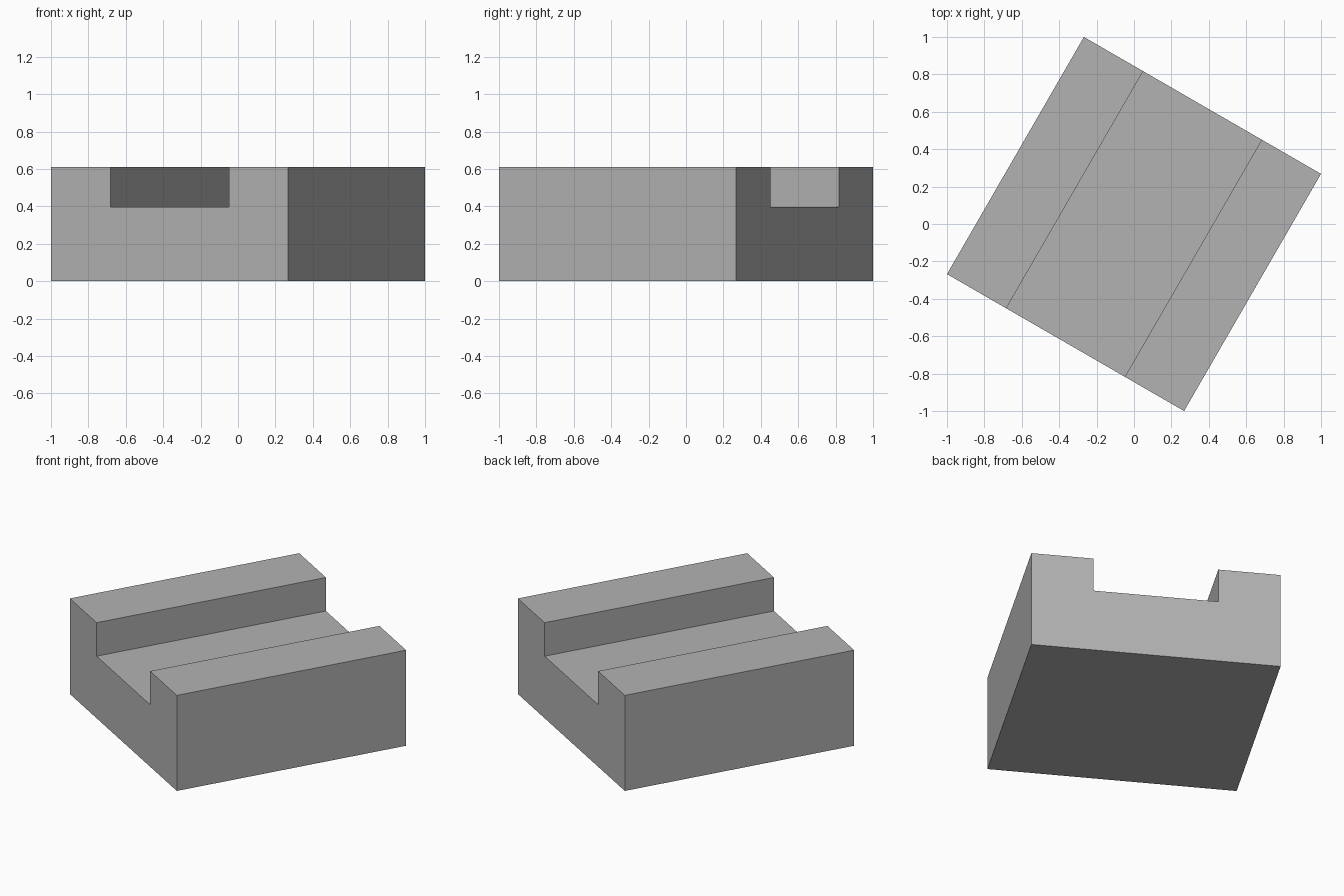
import bpy
import bmesh
import math
from mathutils import Matrix

cube = bpy.data.objects.get("Cube")
if cube:
    bpy.data.objects.remove(cube, do_unlink=True)

# Block proportions
HALF = 0.732
HEIGHT = 0.61
GROOVE_HALF = HALF / 2
GROOVE_FLOOR = 0.396
TURN = math.radians(-30)

# Single grey material
grey = bpy.data.materials.new("mid grey")
grey.use_nodes = True
colour = (0.45, 0.45, 0.45, 1)
grey.diffuse_color = colour
grey.node_tree.nodes["Principled BSDF"].inputs["Base Color"].default_value = colour

# Channel cross-section: right half, mirrored for the left
right = [(HALF, 0), (HALF, HEIGHT), (GROOVE_HALF, HEIGHT), (GROOVE_HALF, GROOVE_FLOOR)]
profile = right + [(-x, z) for x, z in reversed(right)]

# Extrude the section along the groove and turn the block
bm = bmesh.new()
end = bm.faces.new([bm.verts.new((x, -HALF, z)) for x, z in profile])
extruded = bmesh.ops.extrude_face_region(bm, geom=[end], use_keep_orig=True)
moved = [v for v in extruded["geom"] if isinstance(v, bmesh.types.BMVert)]
bmesh.ops.translate(bm, verts=moved, vec=(0, 2 * HALF, 0))
bmesh.ops.rotate(bm, verts=bm.verts, cent=(0, 0, 0), matrix=Matrix.Rotation(TURN, 3, "Z"))
bmesh.ops.recalc_face_normals(bm, faces=bm.faces)

mesh = bpy.data.meshes.new("grooved_block")
bm.to_mesh(mesh)
bm.free()
mesh.materials.append(grey)
bpy.context.collection.objects.link(bpy.data.objects.new("grooved_block", mesh))
